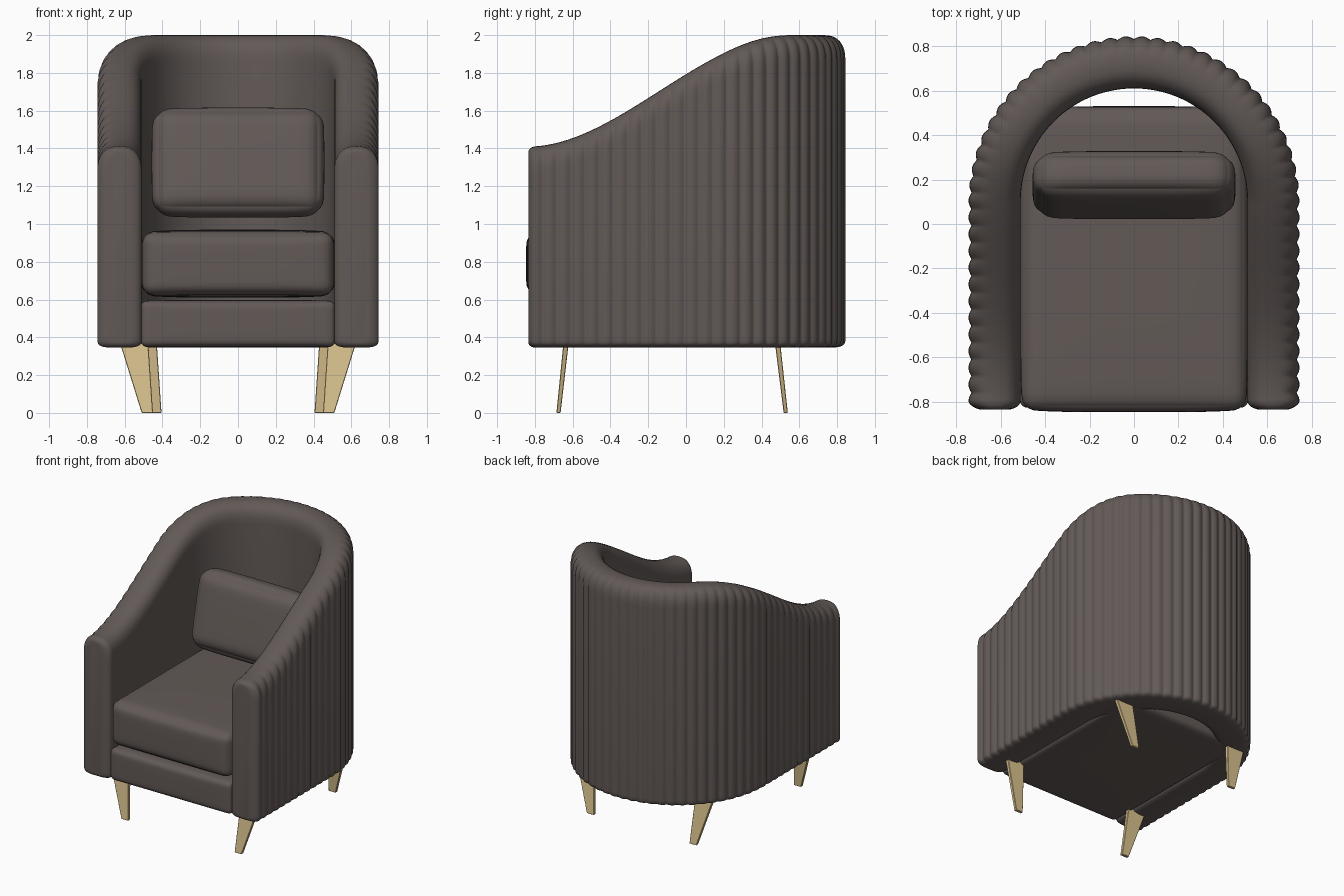
import bpy, bmesh, math
from mathutils import Vector, Matrix

if "Cube" in bpy.data.objects:
    bpy.data.objects.remove(bpy.data.objects["Cube"])


def material(name, rgb):
    m = bpy.data.materials.new(name)
    m.diffuse_color = (*rgb, 1)
    m.use_nodes = True
    m.node_tree.nodes["Principled BSDF"].inputs["Base Color"].default_value = m.diffuse_color
    return m


fabric = material("taupe_fabric", (0.122, 0.101, 0.094))
wood = material("pale_wood", (0.70, 0.54, 0.27))


def finish(bm, name, mat, angle=50):
    bmesh.ops.recalc_face_normals(bm, faces=bm.faces[:])
    me = bpy.data.meshes.new(name)
    bm.to_mesh(me)
    bm.free()
    ob = bpy.data.objects.new(name, me)
    bpy.context.collection.objects.link(ob)
    me.materials.append(mat)
    bpy.ops.object.select_all(action='DESELECT')
    ob.select_set(True)
    bpy.context.view_layer.objects.active = ob
    bpy.ops.object.shade_smooth_by_angle(angle=math.radians(angle))
    return ob


# Soft box: gridded cube projected to rounded edges, with puffed faces
def cushion(name, lo, hi, radius, puff, tilt=0):
    half = [(b - a) / 2 for a, b in zip(lo, hi)]
    centre = Vector([(b + a) / 2 for a, b in zip(lo, hi)])
    bm = bmesh.new()
    bmesh.ops.create_cube(bm, size=2)
    bmesh.ops.subdivide_edges(bm, edges=bm.edges[:], cuts=19, use_grid_fill=True)
    for v in bm.verts:
        u = [math.sin(c * math.pi / 2) for c in v.co]
        core = [h - p for h, p in zip(half, puff)]
        p = Vector([a * h for a, h in zip(u, core)])
        q = Vector([max(-h + radius, min(h - radius, c)) for c, h in zip(p, core)])
        r = q + (p - q).normalized() * radius
        for i in range(3):
            j, k = (i + 1) % 3, (i + 2) % 3
            r[i] += puff[i] * u[i] * (1 - u[j] ** 4) * (1 - u[k] ** 4)
        v.co = r
    bmesh.ops.transform(bm, verts=bm.verts[:],
                        matrix=Matrix.Translation(centre) @ Matrix.Rotation(tilt, 4, 'X'))
    return finish(bm, name, fabric)


# Channelled wraparound shell: a rounded section swept along a U path
ARC_Y, MID, HALF, FRONT = 0.10, 0.6275, 0.1175, -0.835
OUTER = MID + HALF
STRAIGHT = ARC_Y - FRONT
LENGTH = 2 * STRAIGHT + math.pi * OUTER
RIBS, RIB_DEPTH, END = 56, 0.013, 0.04


def path(s):
    """Centre point and outward direction at a distance along the U."""
    if s < STRAIGHT:
        return Vector((MID, FRONT + s, 0)), Vector((1, 0, 0))
    if s > LENGTH - STRAIGHT:
        return Vector((-MID, FRONT + LENGTH - s, 0)), Vector((-1, 0, 0))
    a = (s - STRAIGHT) / OUTER
    out = Vector((math.cos(a), math.sin(a), 0))
    return Vector((0, ARC_Y, 0)) + out * MID, out


def top_height(y):
    t = max(0, min(1, (y - FRONT) / 1.39))
    return 1.41 + 0.59 * t * t * (3 - 2 * t)


def power(x, e):
    return math.copysign(abs(x) ** e, x)


def section(s, inset):
    c, out = path(s)
    zt, zb = top_height(c.y) - 0.5 * inset, 0.345 + 0.5 * inset
    hw = HALF - inset
    groove = RIB_DEPTH * (1 - abs(math.sin(math.pi * RIBS * s / LENGTH)))
    groove *= 1 - inset / 0.06
    pts = []
    for e, h, z0, sign in ((0.8, 0.14, zt - 0.14, 1), (0.55, 0.05, zb + 0.05, -1)):
        for i in range(17):
            a = math.pi * i / 16
            o = power(math.cos(a), e) * hw * sign
            z = z0 + sign * h * abs(math.sin(a)) ** e
            o -= groove * max(0, o / hw)
            pts.append(c + out * o + Vector((0, 0, z)))
    return pts


ends = [(END * (1 - math.cos(a)), 0.06 * (1 - math.sin(a)))
        for a in [math.pi / 2 * i / 6 for i in range(7)]]
n = RIBS * 8
stations = ends + [(LENGTH * i / n, 0) for i in range(n)
                   if END + 0.003 < LENGTH * i / n < LENGTH - END - 0.003]
stations += [(LENGTH - d, w) for d, w in reversed(ends)]
bm = bmesh.new()
rings = [[bm.verts.new(p) for p in section(s, w)] for s, w in stations]
for a, b in zip(rings, rings[1:]):
    for i in range(len(a)):
        j = (i + 1) % len(a)
        bm.faces.new((a[i], a[j], b[j], b[i]))
bm.faces.new(rings[0])
bm.faces.new(rings[-1])
finish(bm, "channelled_shell", fabric, 70)

# Upholstered base, seat and back pillow
cushion("seat_base", (-0.52, -0.832, 0.345), (0.52, 0.53, 0.598), 0.035, (0.005, 0.006, 0.004))
cushion("seat_cushion", (-0.513, -0.847, 0.61), (0.513, 0.53, 0.97), 0.06, (0.008, 0.012, 0.012))
cushion("back_pillow", (-0.457, 0.06, 1.032), (0.457, 0.29, 1.618), 0.085,
        (0.012, 0.015, 0.012), math.radians(-13))


# Flat tapered legs, splayed front and back
def leg(name, side, shift, y_top, y_bottom):
    bm = bmesh.new()
    rings = []
    for x0, x1, y, z in ((0.45, 0.51, y_bottom, 0.0), (0.475, 0.625, y_top, 0.37)):
        t = 0.011 if z == 0 else 0.014
        rings.append([bm.verts.new((side * (x - shift), y + d, z))
                      for x, d in ((x0, -t), (x1, -t), (x1, t), (x0, t))])
    lo, hi = rings
    for i in range(4):
        j = (i + 1) % 4
        bm.faces.new((lo[i], lo[j], hi[j], hi[i]))
    bm.faces.new(lo)
    bm.faces.new(hi)
    bmesh.ops.recalc_face_normals(bm, faces=bm.faces[:])
    bmesh.ops.bevel(bm, geom=bm.edges[:], offset=0.003, segments=1, affect='EDGES')
    finish(bm, name, wood, 30)


for side, word in ((-1, "left"), (1, "right")):
    leg("front_leg_" + word, side, 0, -0.635, -0.675)
    leg("back_leg_" + word, side, 0.045, 0.485, 0.528)
